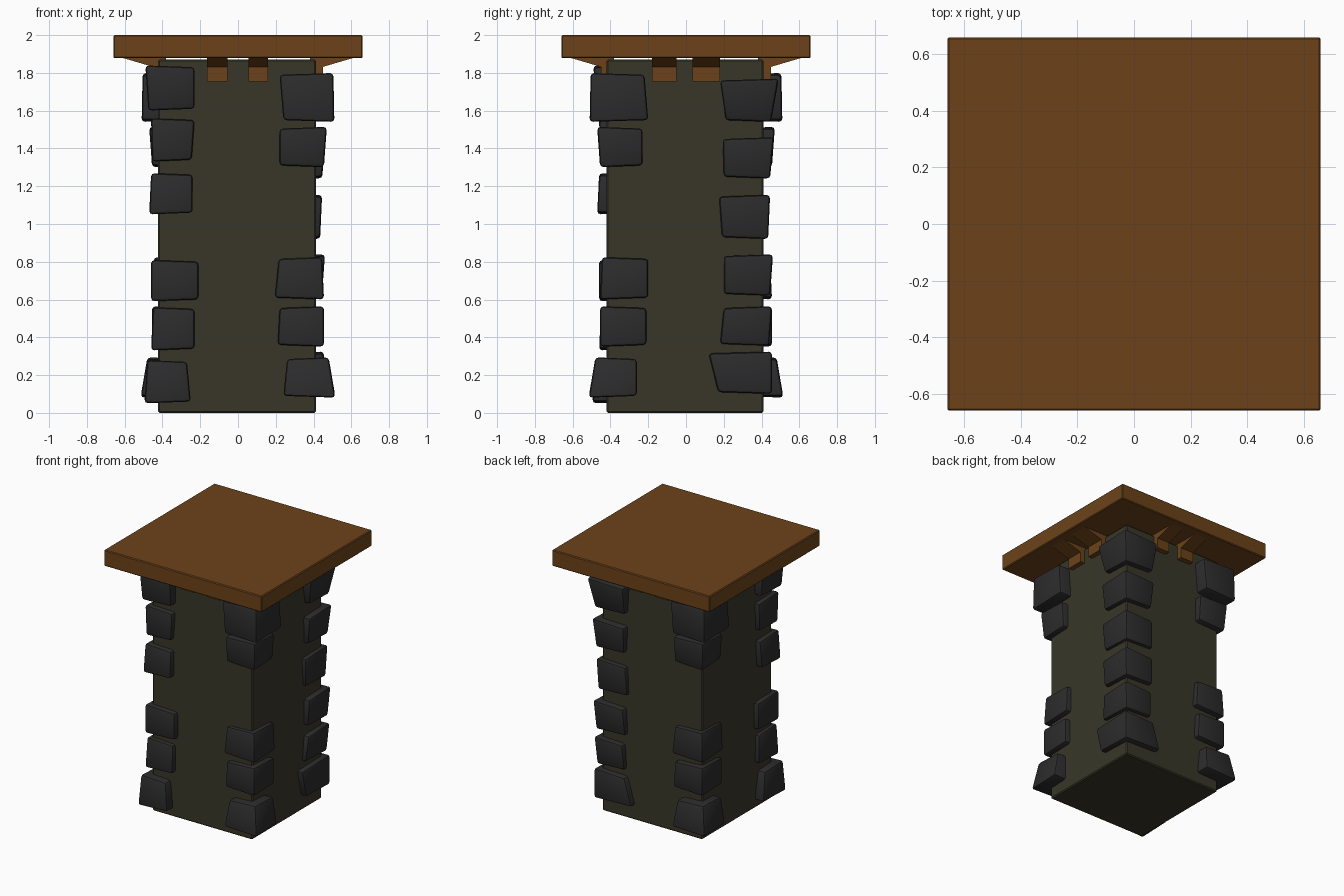
import bpy, bmesh

if "Cube" in bpy.data.objects:
    bpy.data.objects.remove(bpy.data.objects["Cube"])


def material(name, rgb):
    m = bpy.data.materials.new(name)
    m.diffuse_color = (*rgb, 1)
    m.use_nodes = True
    m.node_tree.nodes["Principled BSDF"].inputs["Base Color"].default_value = m.diffuse_color
    return m


WOOD = material("wood", (0.15, 0.055, 0.01))
STONE = material("dark_stone", (0.025, 0.025, 0.026))
CORE = material("core_stone", (0.04, 0.037, 0.022))


def make(name, verts, faces, mat, bevel, segments):
    bm = bmesh.new()
    vs = [bm.verts.new(v) for v in verts]
    for f in faces:
        bm.faces.new([vs[i] for i in f])
    bmesh.ops.recalc_face_normals(bm, faces=bm.faces)
    if bevel:
        bmesh.ops.bevel(bm, geom=bm.edges[:], offset=bevel, segments=segments,
                        profile=0.5, affect='EDGES', clamp_overlap=True)
    me = bpy.data.meshes.new(name)
    bm.to_mesh(me)
    bm.free()
    me.materials.append(mat)
    ob = bpy.data.objects.new(name, me)
    bpy.context.collection.objects.link(ob)
    bpy.ops.object.select_all(action='DESELECT')
    ob.select_set(True)
    bpy.context.view_layer.objects.active = ob
    bpy.ops.object.shade_smooth_by_angle(angle=0.6)
    return ob


HEX = [(0, 1, 2, 3), (4, 5, 6, 7), (0, 1, 5, 4), (1, 2, 6, 5), (2, 3, 7, 6), (3, 0, 4, 7)]


def box(name, x0, x1, y0, y1, z0, z1, mat, bevel):
    ring = [(x0, y0), (x1, y0), (x1, y1), (x0, y1)]
    make(name, [(x, y, z) for z in (z0, z1) for x, y in ring], HEX, mat, bevel, 1)


# Pillar core and wooden cap
box("pillar_core", -0.423, 0.413, -0.42, 0.41, 0, 1.87, CORE, 0.008)
box("cap", -0.66, 0.66, -0.66, 0.66, 1.878, 2.0, WOOD, 0.006)


# Corner stones: each row is bottom, top, outer reach (bottom, top),
# inner x (bottom, top), inner y (bottom, top)
def stone(name, sx, sy, z0, z1, ob, ot, xb, xt, yb, yt):
    verts = []
    for z, o, xi, yi, d in ((z0, ob, xb, yb, 0.01), (z1, ot, xt, yt, -0.01)):
        verts += [(sx * o, sy * o, z), (sx * xi, sy * o, z + d),
                  (sx * xi, sy * yi, z + d), (sx * o, sy * yi, z + d)]
    make(name, verts, HEX, STONE, 0.018, 2)


front_left = [
    (.05, .28, .495, .48, .25, .27, .22, .26),
    (.33, .56, .46, .45, .23, .23, .22, .23),
    (.59, .81, .46, .46, .21, .21, .21, .21),
    (1.05, 1.27, .47, .46, .24, .24, .24, .23),
    (1.33, 1.56, .455, .46, .245, .23, .23, .22),
    (1.60, 1.84, .475, .49, .23, .23, .22, .23)]
front_right = [
    (.08, .295, .515, .48, .24, .26, .26, .26),
    (.35, .565, .455, .455, .21, .22, .21, .21),
    (.60, .825, .455, .445, .195, .215, .20, .20),
    (1.30, 1.515, .455, .47, .22, .22, .23, .23),
    (1.54, 1.80, .51, .505, .24, .22, .20, .22)]
back_right = [
    (.10, .325, .455, .455, .14, .20, .17, .12),
    (.355, .565, .44, .455, .21, .22, .18, .20),
    (.62, .84, .445, .46, .20, .21, .20, .20),
    (.92, 1.155, .435, .445, .19, .20, .19, .175),
    (1.24, 1.46, .445, .465, .21, .20, .20, .195),
    (1.54, 1.77, .45, .49, .20, .19, .21, .18)]
for corner, sx, sy, rows in (("front_left", -1, -1, front_left),
                             ("front_right", 1, -1, front_right),
                             ("back_right", 1, 1, back_right),
                             ("back_left", -1, 1, front_right)):
    for i, row in enumerate(rows):
        stone(f"{corner}_stone_{i + 1}", sx, sy, *row)

# Two wooden brackets under the cap on each side
profile = [(0.38, 1.755), (0.45, 1.755), (0.45, 1.832), (0.61, 1.879), (0.38, 1.879)]
PRISM = [(0, 1, 2, 3, 4), (5, 6, 7, 8, 9)] + [
    (i, (i + 1) % 5, (i + 1) % 5 + 5, i + 5) for i in range(5)]
sides = {"front": lambda a, r, z: (a, -r, z), "back": lambda a, r, z: (a, r, z),
         "right": lambda a, r, z: (r, a, z), "left": lambda a, r, z: (-r, a, z)}
for side, place in sides.items():
    spans = ((-.165, -.055), (.055, .16)) if side in ("front", "back") else ((-.18, -.05), (.035, .18))
    for i, span in enumerate(spans):
        make(f"{side}_bracket_{i + 1}", [place(a, r, z) for a in span for r, z in profile],
             PRISM, WOOD, 0, 1)
